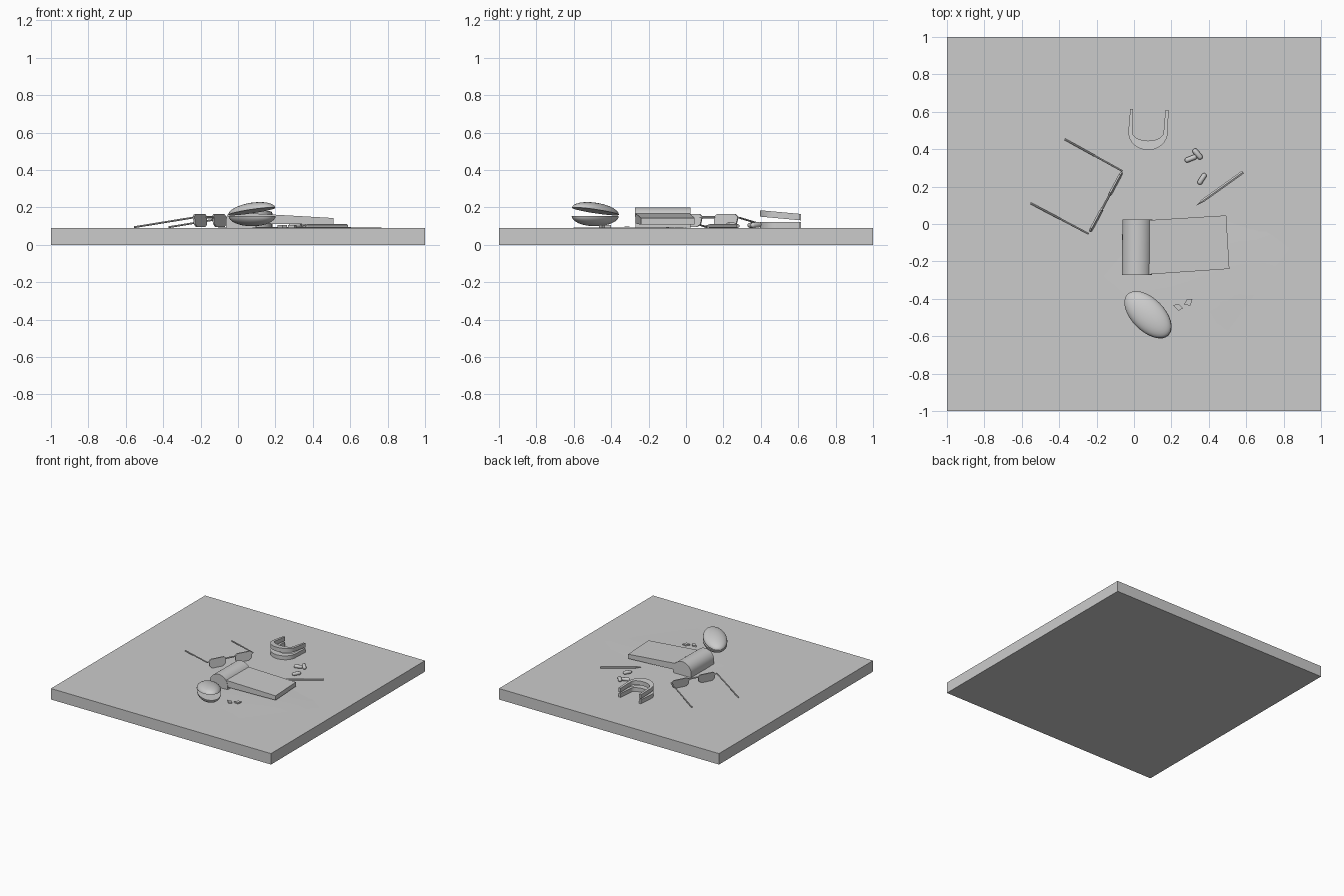
import bpy, bmesh, math
from mathutils import Vector, Matrix

if "Cube" in bpy.data.objects:
    bpy.data.objects.remove(bpy.data.objects["Cube"])

TOP = 0.09  # table surface height


def make(name, bm, smooth=False):
    bmesh.ops.recalc_face_normals(bm, faces=bm.faces[:])
    me = bpy.data.meshes.new(name)
    bm.to_mesh(me)
    bm.free()
    ob = bpy.data.objects.new(name, me)
    bpy.context.collection.objects.link(ob)
    if smooth:
        bpy.context.view_layer.objects.active = ob
        ob.select_set(True)
        bpy.ops.object.shade_smooth_by_angle(angle=math.radians(35))
        ob.select_set(False)
    return ob


def prism(name, pts, vec, smooth=False):
    """Extrude a closed outline along a vector."""
    bm = bmesh.new()
    f = bm.faces.new([bm.verts.new(p) for p in pts])
    r = bmesh.ops.extrude_face_region(bm, geom=[f])
    bmesh.ops.translate(bm, vec=Vector(vec), verts=[v for v in r['geom'] if isinstance(v, bmesh.types.BMVert)])
    return make(name, bm, smooth)


def rod(name, a, b, r1, r2=None, seg=8, smooth=False):
    a, b = Vector(a), Vector(b)
    bm = bmesh.new()
    m = Matrix.Translation((a + b) / 2) @ (b - a).to_track_quat('Z', 'Y').to_matrix().to_4x4()
    bmesh.ops.create_cone(bm, cap_ends=True, segments=seg, radius1=r1,
                          radius2=r1 if r2 is None else r2, depth=(b - a).length, matrix=m)
    return make(name, bm, smooth)


# Slab
bm = bmesh.new()
bmesh.ops.create_cube(bm, size=1, matrix=Matrix.Translation((0, 0, TOP / 2)) @ Matrix.Diagonal((2, 2, TOP, 1)))
make("table_slab", bm)

# Gently bowed sheet of paper
corners = [Vector(c) for c in ((0.38, -0.74), (0.83, -0.13), (0.29, 0.27), (-0.16, -0.28))]
zs = (0.093, 0.092, 0.083, 0.092)
bm = bmesh.new()
n = 10
grid = []
for i in range(n + 1):
    for j in range(n + 1):
        u, v = i / n, j / n
        w = ((1 - u) * (1 - v), u * (1 - v), u * v, (1 - u) * v)
        p = sum((c * k for c, k in zip(corners, w)), Vector((0, 0)))
        z = sum(a * k for a, k in zip(zs, w)) + 0.006 * math.sin(math.pi * u) * math.sin(math.pi * v)
        grid.append(bm.verts.new((p.x, p.y, z)))
for i in range(n):
    for j in range(n):
        k = i * (n + 1) + j
        bm.faces.new((grid[k], grid[k + n + 1], grid[k + n + 2], grid[k + 1]))
make("paper_sheet", bm, True)

# Case: rounded body and tilted open flap
arch = [(-0.065, -0.27, TOP)]
for i in range(17):
    a = math.pi * (1 - i / 16)
    arch.append((0.015 + 0.08 * math.cos(a), -0.272, 0.125 + 0.075 * math.sin(a)))
arch.append((0.095, -0.27, TOP))
prism("case_body", arch, (0.003, 0.295, 0), True)
bm = bmesh.new()
outline = ((0.07, -0.27, 0.168), (0.51, -0.24, 0.143), (0.493, 0.046, 0.143), (0.07, 0.02, 0.168))
up = [bm.verts.new(p) for p in outline]
lo = [bm.verts.new((x, y, z - 0.036 - (0.018 if x < 0.2 else 0))) for x, y, z in outline]
bm.faces.new(up)
bm.faces.new(lo[::-1])
for i in range(4):
    j = (i + 1) % 4
    bm.faces.new((up[i], lo[i], lo[j], up[j]))
make("case_flap", bm)


# Clam shaped box: two half ellipsoids, the upper one hinged at one end
def half_shell(name, sign, height, tilt, z):
    bm = bmesh.new()
    bmesh.ops.create_uvsphere(bm, u_segments=32, v_segments=16, radius=1)
    bmesh.ops.bisect_plane(bm, geom=bm.verts[:] + bm.edges[:] + bm.faces[:], dist=1e-4,
                           plane_co=(0, 0, 0), plane_no=(0, 0, -sign), clear_outer=True)
    bmesh.ops.holes_fill(bm, edges=[e for e in bm.edges if e.is_boundary])
    L = 0.156
    m = (Matrix.Translation((-0.035, -0.375, z)) @ Matrix.Rotation(math.radians(-45), 4, 'Z')
         @ Matrix.Rotation(-tilt, 4, 'Y') @ Matrix.Translation((L, 0, 0)) @ Matrix.Diagonal((L, 0.088, height, 1)))
    bmesh.ops.transform(bm, matrix=m, verts=bm.verts)
    make(name, bm, True)


half_shell("clam_lower", -1, 0.056, 0.0, 0.155)
half_shell("clam_upper", 1, 0.045, math.radians(8), 0.157)

# Eyeglasses
A, B = Vector((-0.062, 0.283, 0)), Vector((-0.242, -0.053, 0))
d = (B - A).normalized()
nrm = Vector((d.y, -d.x, 0))
for nm, s in (("lens_right", 0.0), ("lens_left", 1.0)):
    c = A.lerp(B, 0.21 + 0.57 * s) + Vector((0, 0, 0.13))
    outline = [(-0.078, 0.02), (-0.06, 0.034), (0.055, 0.034), (0.074, 0.02),
               (0.07, -0.018), (0.05, -0.036), (-0.045, -0.036), (-0.07, -0.02)]
    pts = [c + d * (0.95 * x) + Vector((0, 0, z)) + nrm * (-0.005 + 0.12 * z) for x, z in outline]
    prism(nm, pts, nrm * 0.01)
rod("bridge", A.lerp(B, 0.38) + Vector((0, 0, 0.147)), A.lerp(B, 0.62) + Vector((0, 0, 0.147)), 0.006)
for nm, p, e in (("temple_right", A, (-0.37, 0.453)), ("temple_left", B, (-0.555, 0.112))):
    rod(nm, (p.x, p.y, 0.145), (*e, 0.094), 0.005)

# Pair of dental plates
cx = 0.075
outer = [(-0.02, 0.615), (-0.03, 0.5)]
outer += [(cx - 0.105 * math.cos(a), 0.49 - 0.095 * math.sin(a)) for a in [math.pi * i / 16 for i in range(17)]]
outer += [(0.185, 0.61)]
inner = [(0.168, 0.61)]
inner += [(cx + 0.083 * math.cos(a), 0.49 - 0.045 * math.sin(a)) for a in [math.pi * i / 16 for i in range(17)]]
inner += [(-0.004, 0.615)]
ring = outer + inner
prism("lower_dental_plate", [(x, y, TOP) for x, y in ring], (0, 0, 0.032), True)
prism("upper_dental_plate", [(x, y, 0.15 - 0.09 * (y - 0.4)) for x, y in ring], (0, 0, 0.034), True)


# Capsules
def capsule(name, a, b, r):
    a, b = Vector(a), Vector(b)
    bm = bmesh.new()
    bmesh.ops.create_uvsphere(bm, u_segments=12, v_segments=9, radius=r)
    h = (b - a).length / 2 - r
    for v in bm.verts:
        v.co.z += h if v.co.z > 0 else -h
    m = Matrix.Translation((a + b) / 2) @ (b - a).to_track_quat('Z', 'Y').to_matrix().to_4x4()
    bmesh.ops.transform(bm, matrix=m, verts=bm.verts)
    make(name, bm, True)


capsule("capsule_1", (0.272, 0.337, 0.104), (0.335, 0.362, 0.104), 0.014)
capsule("capsule_2", (0.318, 0.4, 0.108), (0.362, 0.348, 0.104), 0.015)
capsule("capsule_3", (0.345, 0.212, 0.104), (0.382, 0.27, 0.104), 0.014)

# Flat lozenges
prism("lozenge_1", [(x, y, TOP) for x, y in ((0.21, -0.435), (0.238, -0.426), (0.262, -0.45), (0.238, -0.464))], (0, 0, 0.015))
prism("lozenge_2", [(x, y, TOP) for x, y in ((0.266, -0.43), (0.285, -0.4), (0.312, -0.402), (0.302, -0.437))], (0, 0, 0.015))

# Pencil
tip, neck, end = Vector((0.335, 0.1, 0.1)), Vector((0.37, 0.126, 0.1)), Vector((0.583, 0.278, 0.1))
rod("pencil_body", neck, end, 0.01, seg=6)
rod("pencil_tip", neck, tip, 0.01, 0.001, seg=6)
